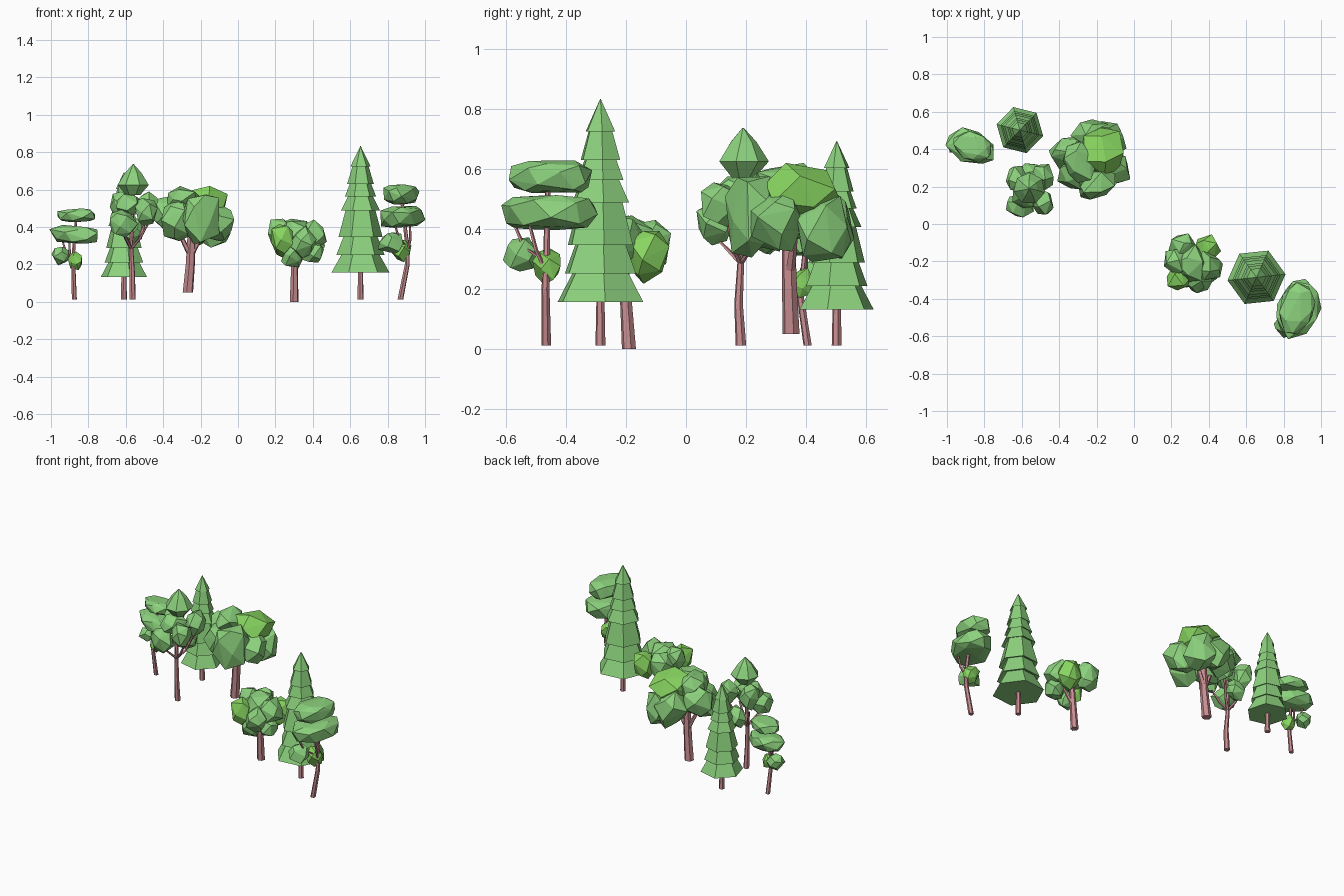
import bpy, bmesh, math, random
from mathutils import Vector, Matrix

random.seed(7)

def material(name, rgb):
    m = bpy.data.materials.new(name)
    m.diffuse_color = (*rgb, 1)
    return m

LEAF = material("leaf green", (0.262, 0.640, 0.205))
BRIGHT = material("bright leaf green", (0.250, 0.680, 0.120))
BARK = material("pink bark", (0.580, 0.270, 0.285))

def finish(bm, name, mat):
    bmesh.ops.recalc_face_normals(bm, faces=bm.faces)
    me = bpy.data.meshes.new(name)
    bm.to_mesh(me)
    bm.free()
    me.materials.append(mat)
    ob = bpy.data.objects.new(name, me)
    bpy.context.collection.objects.link(ob)

def loft(bm, rings):
    """Skin a stack of equal-sized vertex rings and cap both ends."""
    rings = [[bm.verts.new(p) for p in r] for r in rings]
    n = len(rings[0])
    for a, b in zip(rings, rings[1:]):
        for i in range(n):
            bm.faces.new((a[i], a[(i + 1) % n], b[(i + 1) % n], b[i]))
    bm.faces.new(rings[0][::-1])
    bm.faces.new(rings[-1])

def ring(c, r, n, rot=0.0):
    return [(c[0] + r * math.cos(rot + i * math.tau / n),
             c[1] + r * math.sin(rot + i * math.tau / n), c[2]) for i in range(n)]

def limb(name, pts, r0, r1, n=6, mat=BARK):
    """Tapered trunk or branch through the given points."""
    bm = bmesh.new()
    k = len(pts) - 1
    loft(bm, [ring(p, r0 + (r1 - r0) * i / k, n, 0.3) for i, p in enumerate(pts)])
    finish(bm, name, mat)

def blob(name, c, half, mat=LEAF, rot=0, n=16, flat=1.0, tilt=0, jitter=0.17):
    """Faceted leaf clump: hull of jittered sphere points fitted to a box."""
    pts, phase = [], random.random() * 6
    for i in range(n):
        z = 1 - 2 * (i + 0.5) / n
        r = math.sqrt(1 - z * z) ** flat
        a = phase + i * 2.39996
        v = Vector((r * math.cos(a), r * math.sin(a), z))
        v += Vector([random.uniform(-jitter, jitter) for _ in range(3)])
        v.z = math.copysign(abs(v.z) ** flat, v.z)
        pts.append(v)
    lo = [min(p[k] for p in pts) for k in range(3)]
    hi = [max(p[k] for p in pts) for k in range(3)]
    m = (Matrix.Translation(c) @ Matrix.Rotation(math.radians(rot), 4, 'Z')
         @ Matrix.Rotation(math.radians(tilt), 4, 'Y'))
    bm = bmesh.new()
    for p in pts:
        q = Vector([((p[k] - lo[k]) / (hi[k] - lo[k]) * 2 - 1) * half[k] for k in range(3)])
        bm.verts.new(m @ q)
    out = bmesh.ops.convex_hull(bm, input=bm.verts)
    bmesh.ops.delete(bm, geom=[g for g in out["geom_interior"] if isinstance(g, bmesh.types.BMVert)],
                     context='VERTS')
    finish(bm, name, mat)

def canopy(name, c, half, rot, tilt=0):
    """Wide flat leaf layer."""
    blob(name, c, half, LEAF, rot, 24, 0.6, tilt, 0.09)

def pine(label, x, y, z0, z1, radius, rot):
    """Stepped six-sided conifer."""
    limb(label + "_trunk", [(x, y, 0.012), (x, y, z0 + 0.05)], 0.017, 0.013)
    levels = [0, 0.14, 0.28, 0.49, 0.60, 0.70, 0.84]
    rad = [1, 0.83, 0.76, 0.67, 0.54, 0.46, 0.345]
    a, h = math.radians(rot), z1 - z0
    rings = []
    for i, (l, r) in enumerate(zip(levels, rad)):
        rings.append(ring((x, y, z0 + l * h), r * radius, 6, a))
        if i < len(levels) - 1:
            rings.append(ring((x, y, z0 + levels[i + 1] * h + 0.012), rad[i + 1] * radius * 0.74, 6, a))
    rings.append(ring((x, y, z1), 0.001, 6, a))
    bm = bmesh.new()
    loft(bm, rings)
    finish(bm, label + "_foliage", LEAF)

def clumps(label, rows):
    for i, (c, h, mat) in enumerate(rows):
        blob(f"{label}_clump_{i}", c, h, mat)

# Conifers
pine("large_pine", 0.655, -0.285, 0.157, 0.833, 0.156, 6)
pine("small_pine", -0.61, 0.502, 0.132, 0.693, 0.128, 46)

# Small round tree
limb("round_tree_trunk", [(0.30, -0.19, 0), (0.302, -0.20, 0.16), (0.305, -0.21, 0.32)], 0.024, 0.016)
limb("round_tree_branch", [(0.30, -0.20, 0.16), (0.36, -0.22, 0.27)], 0.013, 0.008, 5)
clumps("round_tree", [
    ((0.31, -0.21, 0.36), (0.10, 0.10, 0.085), LEAF),
    ((0.265, -0.12, 0.34), (0.08, 0.07, 0.09), LEAF),
    ((0.395, -0.125, 0.305), (0.07, 0.07, 0.088), BRIGHT),
    ((0.225, -0.20, 0.38), (0.065, 0.07, 0.065), LEAF),
    ((0.40, -0.22, 0.36), (0.075, 0.08, 0.08), LEAF),
    ((0.235, -0.285, 0.325), (0.06, 0.07, 0.09), BRIGHT),
    ((0.345, -0.305, 0.32), (0.075, 0.065, 0.085), LEAF),
    ((0.29, -0.29, 0.25), (0.06, 0.05, 0.065), LEAF),
    ((0.40, -0.26, 0.27), (0.06, 0.06, 0.06), LEAF)])

# Large round tree
limb("broad_tree_trunk", [(-0.268, 0.35, 0.05), (-0.255, 0.345, 0.2), (-0.245, 0.34, 0.42)], 0.029, 0.022)
limb("broad_tree_branch_a", [(-0.255, 0.345, 0.25), (-0.31, 0.33, 0.36)], 0.018, 0.012, 5)
limb("broad_tree_branch_b", [(-0.25, 0.345, 0.25), (-0.19, 0.36, 0.37)], 0.018, 0.012, 5)
clumps("broad_tree", [
    ((-0.175, 0.39, 0.525), (0.12, 0.125, 0.095), BRIGHT),
    ((-0.23, 0.47, 0.42), (0.11, 0.09, 0.12), LEAF),
    ((-0.36, 0.38, 0.46), (0.095, 0.085, 0.11), LEAF),
    ((-0.32, 0.27, 0.44), (0.09, 0.085, 0.115), LEAF),
    ((-0.20, 0.22, 0.44), (0.10, 0.09, 0.135), LEAF),
    ((-0.11, 0.30, 0.43), (0.09, 0.09, 0.105), LEAF),
    ((-0.29, 0.33, 0.55), (0.09, 0.11, 0.07), LEAF),
    ((-0.12, 0.46, 0.40), (0.08, 0.09, 0.11), LEAF)])

# Slim branching tree
limb("slim_tree_trunk", [(-0.564, 0.183, 0.012), (-0.565, 0.175, 0.15), (-0.572, 0.183, 0.3),
                         (-0.56, 0.19, 0.6)], 0.018, 0.008)
for i, tip in enumerate([(-0.62, 0.09, 0.38), (-0.485, 0.14, 0.41), (-0.49, 0.25, 0.44), (-0.63, 0.25, 0.42)]):
    limb(f"slim_tree_branch_{i}", [(-0.571, 0.182, 0.285),
                                  ((-0.57 + tip[0]) / 2, (0.18 + tip[1]) / 2, 0.335), tip], 0.011, 0.006, 5)
bm = bmesh.new()
loft(bm, [ring((-0.56, 0.19, z), r, 7, z) for z, r in
          [(0.572, 0.04), (0.625, 0.086), (0.69, 0.045), (0.737, 0.002)]])
finish(bm, "slim_tree_crown", LEAF)
clumps("slim_tree", [
    ((-0.61, 0.10, 0.42), (0.075, 0.065, 0.075), LEAF),
    ((-0.49, 0.12, 0.48), (0.06, 0.07, 0.075), LEAF),
    ((-0.49, 0.25, 0.51), (0.06, 0.07, 0.08), LEAF),
    ((-0.63, 0.24, 0.51), (0.055, 0.07, 0.08), LEAF),
    ((-0.58, 0.16, 0.52), (0.07, 0.075, 0.06), LEAF),
    ((-0.56, 0.27, 0.38), (0.06, 0.055, 0.065), LEAF)])

# Right layered tree
limb("right_layered_trunk", [(0.868, -0.465, 0.012), (0.905, -0.468, 0.2), (0.905, -0.465, 0.3),
                             (0.875, -0.46, 0.55)], 0.016, 0.009)
limb("right_layered_branch_a", [(0.905, -0.467, 0.29), (0.86, -0.54, 0.34), (0.84, -0.57, 0.41)], 0.009, 0.006, 5)
limb("right_layered_branch_b", [(0.905, -0.467, 0.26), (0.92, -0.50, 0.33), (0.92, -0.52, 0.41)], 0.009, 0.006, 5)
canopy("right_layered_lower_canopy", (0.878, -0.457, 0.456), (0.115, 0.167, 0.057), -17, -4)
canopy("right_layered_upper_canopy", (0.868, -0.455, 0.574), (0.092, 0.137, 0.054), -17)
blob("right_layered_clump_a", (0.815, -0.55, 0.315), (0.068, 0.06, 0.057))
blob("right_layered_clump_b", (0.875, -0.465, 0.275), (0.052, 0.047, 0.062), BRIGHT)

# Left layered tree
limb("left_layered_trunk", [(-0.875, 0.405, 0.012), (-0.88, 0.38, 0.18), (-0.88, 0.39, 0.26),
                            (-0.865, 0.41, 0.45)], 0.014, 0.007)
limb("left_layered_branch_a", [(-0.88, 0.39, 0.21), (-0.92, 0.43, 0.27), (-0.94, 0.44, 0.33)], 0.008, 0.005, 5)
limb("left_layered_branch_b", [(-0.88, 0.39, 0.21), (-0.90, 0.40, 0.26), (-0.90, 0.40, 0.33)], 0.008, 0.005, 5)
canopy("left_layered_lower_canopy", (-0.87, 0.41, 0.36), (0.135, 0.09, 0.048), -20, 3)
canopy("left_layered_upper_canopy", (-0.865, 0.415, 0.463), (0.108, 0.075, 0.037), -20)
blob("left_layered_clump_a", (-0.945, 0.43, 0.245), (0.052, 0.05, 0.05))
blob("left_layered_clump_b", (-0.872, 0.39, 0.22), (0.038, 0.04, 0.05), BRIGHT)
